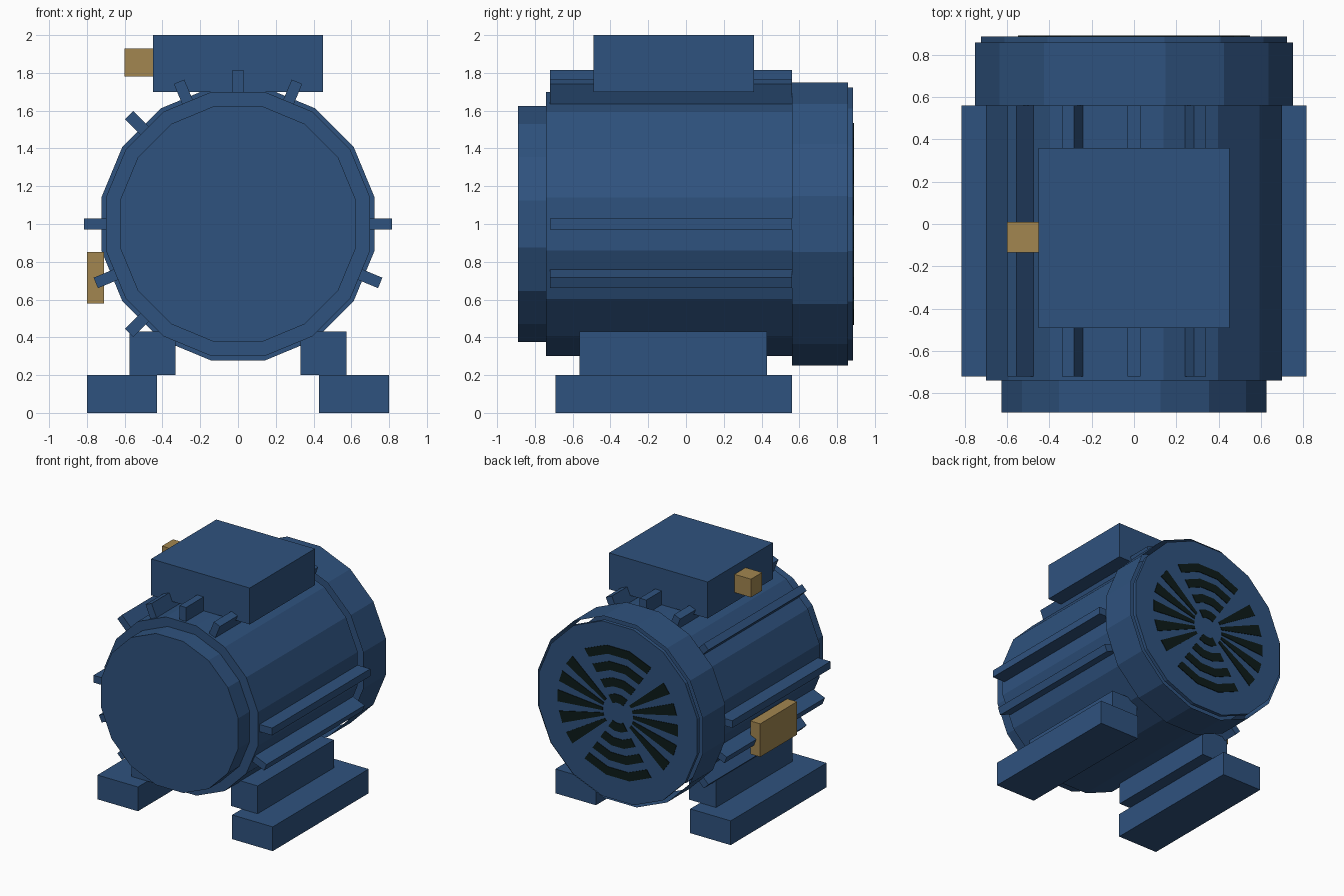
import bpy, bmesh, math
from mathutils import Matrix, Vector

if "Cube" in bpy.data.objects:
    bpy.data.objects.remove(bpy.data.objects["Cube"], do_unlink=True)

CENTER = Vector((0, 0, 1))
SIDES = 16


def material(name, rgb):
    m = bpy.data.materials.new(name)
    m.use_nodes = True
    m.diffuse_color = (*rgb, 1)
    m.node_tree.nodes["Principled BSDF"].inputs["Base Color"].default_value = (*rgb, 1)
    return m


blue = material("motor blue", (0.028, 0.085, 0.21))
brass = material("brass", (0.36, 0.24, 0.08))
dark = material("vent black", (0.004, 0.011, 0.01))


def finish(name, bm, mat):
    mesh = bpy.data.meshes.new(name)
    bm.to_mesh(mesh)
    bm.free()
    mesh.materials.append(mat)
    obj = bpy.data.objects.new(name, mesh)
    bpy.context.collection.objects.link(obj)
    return obj


def box(name, lo, hi, mat, turn=None):
    """Box between two corners, optionally moved by a matrix."""
    lo, hi = Vector(lo), Vector(hi)
    bm = bmesh.new()
    bmesh.ops.create_cube(bm, size=1)
    bm.transform(Matrix.Translation((lo + hi) / 2) @ Matrix.Diagonal((*(hi - lo), 1)))
    if turn:
        bm.transform(turn)
    return finish(name, bm, mat)


def drum(name, apothem, y0, y1, capped=True):
    """Sixteen-sided drum along y with flat sides up, down, left and right."""
    radius = apothem / math.cos(math.pi / SIDES)
    bm = bmesh.new()
    bmesh.ops.create_cone(bm, cap_ends=capped, segments=SIDES,
                          radius1=radius, radius2=radius, depth=y1 - y0)
    bm.transform(Matrix.Translation(CENTER + Vector((0, (y0 + y1) / 2, 0)))
                 @ Matrix.Rotation(math.pi / 2, 4, 'X')
                 @ Matrix.Rotation(math.pi / SIDES, 4, 'Z'))
    return finish(name, bm, blue)


# Housing, end bell and fan cover
drum("motor_body", 0.70, -0.74, 0.56)
drum("front_end_bell", 0.625, -0.89, -0.74)
drum("fan_cover_shell", 0.75, 0.56, 0.857, capped=False)
drum("fan_cover_plate", 0.722, 0.855, 0.885)

# Cooling fins
for i, angle in enumerate((0, 67.5, 90, 112.5, 135, 180, 202.5, 225, 337.5)):
    turn = Matrix.Translation(CENTER) @ Matrix.Rotation(math.radians(-angle), 4, 'Y')
    box(f"cooling_fin_{i + 1}", (0.64, -0.72, -0.03), (0.815, 0.56, 0.03), blue, turn)

# Feet and their pedestals
for side, s in (("left", 1), ("right", -1)):
    xs = sorted((s * 0.43, s * 0.80))
    box(f"{side}_foot", (xs[0], -0.69, 0), (xs[1], 0.56, 0.2), blue)
    xs = sorted((s * 0.33, s * 0.575))
    box(f"{side}_pedestal", (xs[0], -0.565, 0.2), (xs[1], 0.43, 0.43), blue)

# Terminal box, cable gland and rating plate
box("terminal_box", (-0.45, -0.49, 1.70), (0.45, 0.36, 2.0), blue)
box("cable_gland", (-0.60, -0.135, 1.78), (-0.45, 0.01, 1.93), brass)
box("rating_plate", (-0.80, -0.305, 0.58), (-0.71, 0.175, 0.853), brass)


# Vent slots on the fan cover
def slot(bm, corners):
    """Thin plate on the rear face from (radius, degrees) corners."""
    pts = [(r * math.cos(math.radians(a)), r * math.sin(math.radians(a)))
           for r, a in corners]
    face = bm.faces.new([bm.verts.new((x, 0.884, 1 + z)) for x, z in pts])
    out = bmesh.ops.extrude_face_region(bm, geom=[face])["geom"]
    bmesh.ops.translate(bm, vec=(0, 0.006, 0),
                        verts=[v for v in out if isinstance(v, bmesh.types.BMVert)])


bm = bmesh.new()
for base in (0, 180):
    # Radial slots at the sides
    for offset in (-36, -18, 0, 18, 36):
        a = base + offset
        slot(bm, [(0.14, a - 5), (0.55, a - 5), (0.55, a + 5), (0.14, a + 5)])
    # Concentric slots above and below
    for r in (0.12, 0.25, 0.38, 0.51):
        for offset in (-22.5, 0, 22.5):
            a = base + 90 + offset
            slot(bm, [(r - 0.035, a - 11.25), (r + 0.035, a - 11.25),
                      (r + 0.035, a + 11.25), (r - 0.035, a + 11.25)])
bmesh.ops.recalc_face_normals(bm, faces=bm.faces)
finish("vent_slots", bm, dark)
